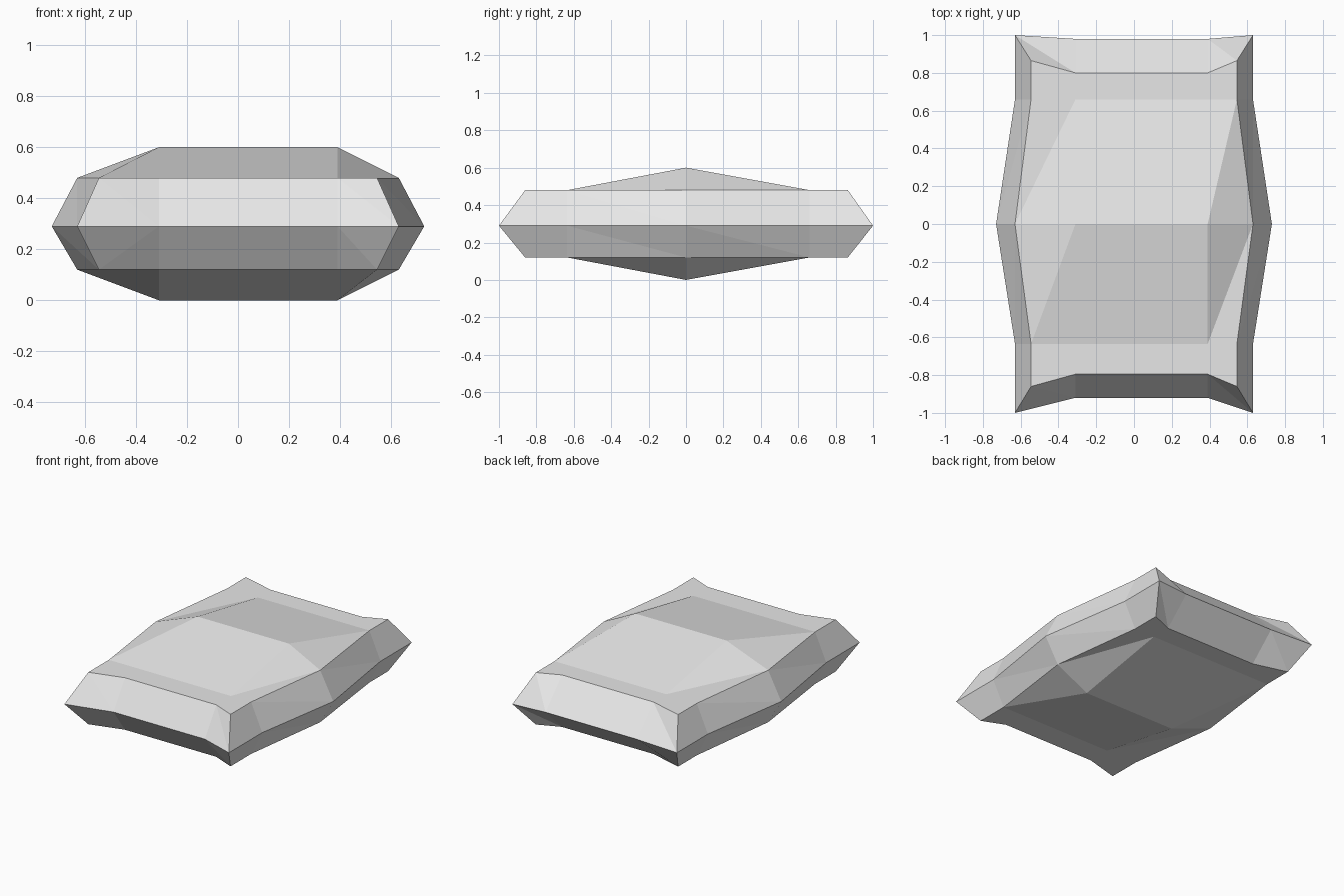
import bpy
import bmesh

cube = bpy.data.objects.get("Cube")
if cube:
    bpy.data.objects.remove(cube, do_unlink=True)

# Material
fabric = bpy.data.materials.new("light_grey_fabric")
fabric.use_nodes = True
GREY = (0.8, 0.8, 0.8, 1.0)
fabric.diffuse_color = GREY
fabric.node_tree.nodes["Principled BSDF"].inputs["Base Color"].default_value = GREY

# Pillow layout: four columns across, five rows deep
INNER_X = (-0.31, 0.39)
SIDE_X = (0.545, 0.545, 0.63, 0.545, 0.545)
SIDE_Y = (-0.86, -0.635, 0.0, 0.66, 0.865)
INNER_Y = (-0.795, -0.635, 0.0, 0.66, 0.80)
SEAM_X = (0.63, 0.63, 0.73, 0.63, 0.63)
SEAM_Y = (-1.0, -0.635, 0.0, 0.66, 1.0)
SEAM_INNER_Y = {0: -0.92, 4: 0.98}
COLS, ROWS = 4, 5

bm = bmesh.new()


def column_x(i, side):
    return -side if i == 0 else side if i == 3 else INNER_X[i - 1]


def make_panel(edge_z, crown_z):
    """Grid of vertices with the middle of the centre row raised."""
    grid = {}
    for i in range(COLS):
        for j in range(ROWS):
            inner = i in (1, 2)
            y = INNER_Y[j] if inner else SIDE_Y[j]
            z = crown_z if inner and j == 2 else edge_z
            grid[i, j] = bm.verts.new((column_x(i, SIDE_X[j]), y, z))
    return grid


def fill_panel(grid, rising):
    """Triangulate each cell along one diagonal direction."""
    for i in range(COLS - 1):
        for j in range(ROWS - 1):
            a, b = grid[i, j], grid[i + 1, j]
            c, d = grid[i + 1, j + 1], grid[i, j + 1]
            tris = ((a, b, c), (a, c, d)) if rising else ((a, b, d), (b, c, d))
            for tri in tris:
                bm.faces.new(tri)


# Puffed top and bottom panels
top = make_panel(0.48, 0.60)
bottom = make_panel(0.12, 0.0)
fill_panel(top, True)
fill_panel(bottom, False)

# Rim path, counter-clockwise from the front corner
ring = [(i, 0) for i in range(COLS - 1)]
ring += [(COLS - 1, j) for j in range(ROWS - 1)]
ring += [(i, ROWS - 1) for i in range(COLS - 1, 0, -1)]
ring += [(0, j) for j in range(ROWS - 1, 0, -1)]

# Widest seam around the middle
seam = {}
for i, j in ring:
    y = SEAM_INNER_Y[j] if i in (1, 2) else SEAM_Y[j]
    seam[i, j] = bm.verts.new((column_x(i, SEAM_X[j]), y, 0.29))

# Sloping walls above and below the seam
for k, p in enumerate(ring):
    q = ring[(k + 1) % len(ring)]
    bm.faces.new((seam[p], seam[q], top[p]))
    bm.faces.new((seam[q], top[q], top[p]))
    if k == 0:
        bm.faces.new((seam[p], bottom[p], seam[q]))
        bm.faces.new((seam[q], bottom[p], bottom[q]))
    else:
        bm.faces.new((seam[p], bottom[q], seam[q]))
        bm.faces.new((seam[p], bottom[p], bottom[q]))

bmesh.ops.recalc_face_normals(bm, faces=bm.faces[:])
mesh = bpy.data.meshes.new("pillow")
bm.to_mesh(mesh)
bm.free()
mesh.materials.append(fabric)
pillow = bpy.data.objects.new("pillow", mesh)
bpy.context.collection.objects.link(pillow)
